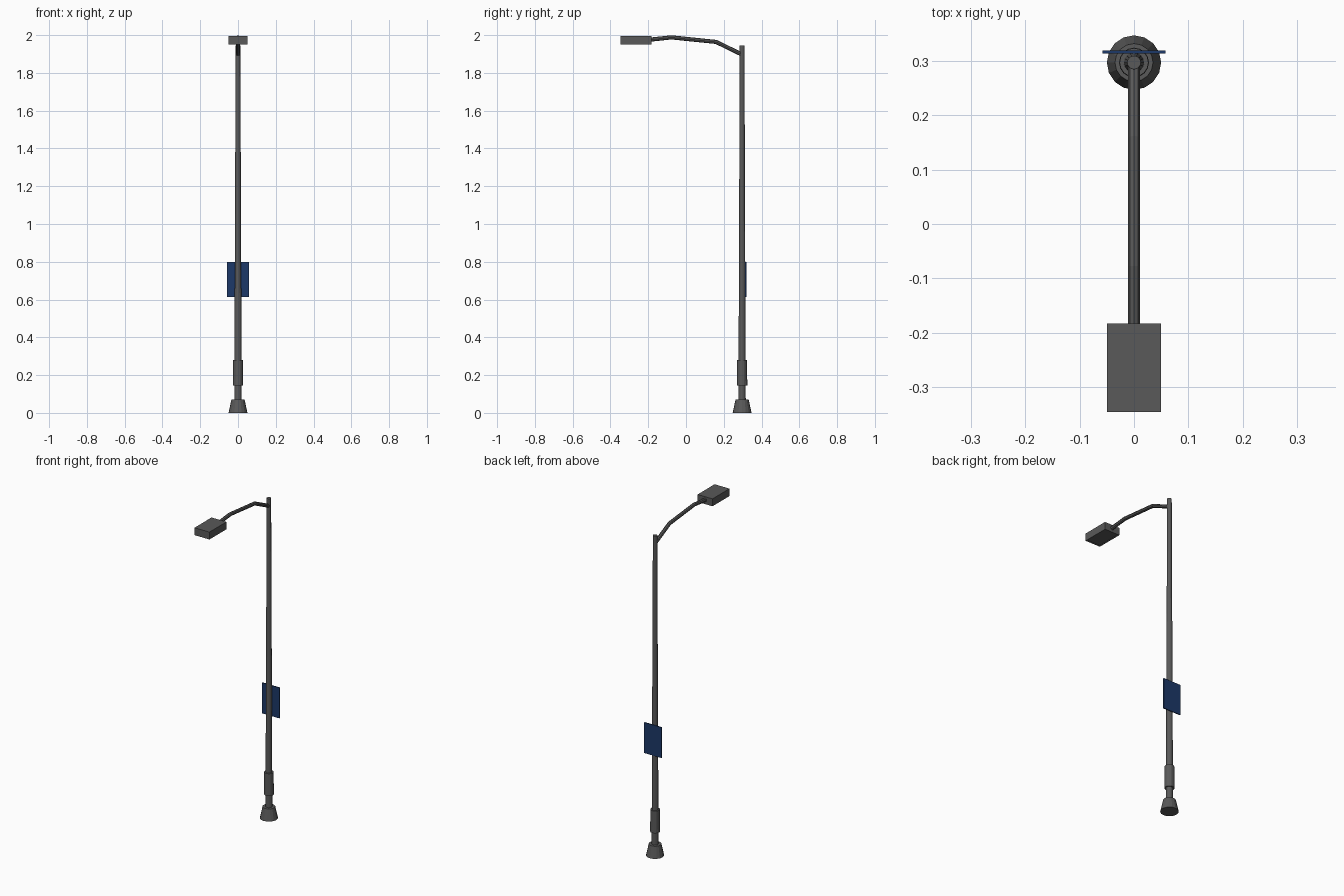
import bpy, bmesh, math

if "Cube" in bpy.data.objects:
    bpy.data.objects.remove(bpy.data.objects["Cube"])

POLE_Y = 0.297


def material(name, colour):
    mat = bpy.data.materials.new(name)
    mat.diffuse_color = (*colour, 1)
    mat.use_nodes = True
    mat.node_tree.nodes["Principled BSDF"].inputs["Base Color"].default_value = mat.diffuse_color
    return mat


METAL = material("dark_metal", (0.1, 0.1, 0.1))
BLUE = material("sign_blue", (0.012, 0.04, 0.14))


def add_object(name, data, mat):
    obj = bpy.data.objects.new(name, data)
    data.materials.append(mat)
    bpy.context.collection.objects.link(obj)
    return obj


def tapered(name, z0, z1, r0, r1, sides=16):
    """Closed tapered cylinder standing on the pole axis."""
    bpy.ops.mesh.primitive_cone_add(vertices=sides, radius1=r0, radius2=r1,
                                    depth=z1 - z0,
                                    location=(0, POLE_Y, (z0 + z1) / 2))
    obj = bpy.context.object
    obj.name = name
    obj.data.materials.append(METAL)
    return obj


def box(name, lo, hi, mat, recess=None):
    """Box between two corners; recess = (border, depth) sinks the underside."""
    bm = bmesh.new()
    bmesh.ops.create_cube(bm, size=1)
    for v in bm.verts:
        v.co = [lo[i] if v.co[i] < 0 else hi[i] for i in range(3)]
    if recess:
        bm.normal_update()
        under = min(bm.faces, key=lambda f: f.normal.z)
        bmesh.ops.inset_region(bm, faces=[under], thickness=recess[0])
        ring = bmesh.ops.extrude_face_region(bm, geom=[under])
        new_verts = [g for g in ring["geom"] if isinstance(g, bmesh.types.BMVert)]
        bmesh.ops.translate(bm, verts=new_verts, vec=(0, 0, recess[1]))
        if under.is_valid:
            bmesh.ops.delete(bm, geom=[under], context='FACES_ONLY')
        bmesh.ops.recalc_face_normals(bm, faces=bm.faces)
    mesh = bpy.data.meshes.new(name)
    bm.to_mesh(mesh)
    bm.free()
    return add_object(name, mesh, mat)


# Foot, main shaft and service collar
tapered("base_foot", 0, 0.07, 0.05, 0.035)
tapered("pole_shaft", 0.03, 1.945, 0.0195, 0.0125)
tapered("access_collar", 0.145, 0.28, 0.0275, 0.0265)

# Bent arm reaching from the pole to the lamp
path = [(POLE_Y, 1.897), (0.159, 1.964), (-0.077, 1.988), (-0.2, 1.975)]
curve = bpy.data.curves.new("lamp_arm", 'CURVE')
curve.dimensions = '3D'
curve.bevel_depth = 0.011
curve.bevel_resolution = 2
curve.use_fill_caps = True
spline = curve.splines.new('POLY')
spline.use_smooth = False
spline.points.add(len(path) - 1)
for point, (y, z) in zip(spline.points, path):
    point.co = (0, y, z, 1)
add_object("lamp_arm", curve, METAL)

# Lamp housing with a shallow recessed underside
box("lamp_head", (-0.05, -0.346, 1.951), (0.05, -0.183, 1.996), METAL, (0.006, 0.004))

# Blue sign plate behind the pole
box("sign_plate", (-0.058, POLE_Y + 0.0165, 0.614), (0.058, POLE_Y + 0.022, 0.8), BLUE)
